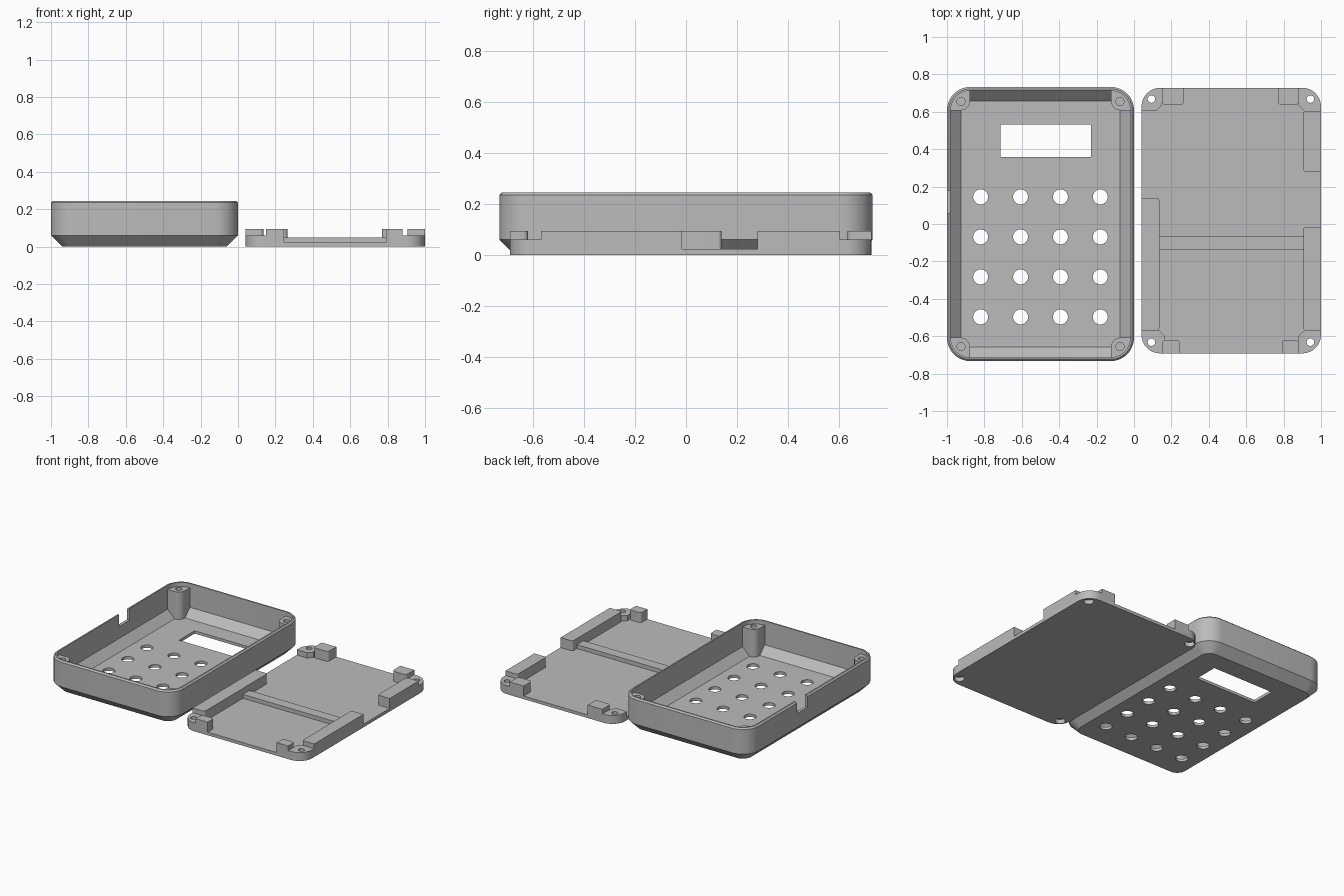
import bpy, bmesh, math

if "Cube" in bpy.data.objects:
    bpy.data.objects.remove(bpy.data.objects["Cube"])

grey = bpy.data.materials.new("plain grey")
grey.diffuse_color = (0.5, 0.5, 0.5, 1)
grey.use_nodes = True
grey.node_tree.nodes["Principled BSDF"].inputs["Base Color"].default_value = grey.diffuse_color


def outline(x0, x1, y0, y1, radii, seg=8):
    """Rectangle with a radius per corner (right-back, left-back, left-front,
    right-front); a negative radius gives a flat chamfer."""
    pts = []
    corners = [(x1, y1, -1, -1), (x0, y1, 1, -1), (x0, y0, 1, 1), (x1, y0, -1, 1)]
    for i, ((cx, cy, sx, sy), r) in enumerate(zip(corners, radii)):
        if r == 0:
            pts.append((cx, cy))
            continue
        n, r = (1 if r < 0 else seg), abs(r)
        for k in range(n + 1):
            a = math.pi / 2 * (i + k / n)
            pts.append((cx + sx * r + r * math.cos(a), cy + sy * r + r * math.sin(a)))
    return pts


def loft(name, layers):
    """Closed solid through stacked outlines: [(z, points), ...]."""
    bm = bmesh.new()
    rings = [[bm.verts.new((x, y, z)) for x, y in pts] for z, pts in layers]
    n = len(rings[0])
    bm.faces.new(rings[0][::-1])
    bm.faces.new(rings[-1])
    for a, b in zip(rings, rings[1:]):
        for i in range(n):
            j = (i + 1) % n
            bm.faces.new((a[i], a[j], b[j], b[i]))
    me = bpy.data.meshes.new(name)
    bm.to_mesh(me)
    bm.free()
    me.materials.append(grey)
    ob = bpy.data.objects.new(name, me)
    bpy.context.collection.objects.link(ob)
    return ob


def prism(name, x0, x1, y0, y1, z0, z1, radii=(0, 0, 0, 0)):
    pts = outline(x0, x1, y0, y1, radii)
    return loft(name, [(z0, pts), (z1, pts)])


def rod(x, y, r, z0, z1):
    return prism("hole_cutter", x - r, x + r, y - r, y + r, z0, z1, (r * 0.999,) * 4)


def cut(ob, cutters):
    """Subtract each cutter from the object, then remove the cutters."""
    for c in cutters:
        c.hide_render = True
        m = ob.modifiers.new("cut", "BOOLEAN")
        m.operation, m.solver, m.object = "DIFFERENCE", "EXACT", c
        bpy.context.view_layer.objects.active = ob
        bpy.ops.object.modifier_apply(modifier=m.name)
        bpy.data.objects.remove(c)


def smooth(ob):
    bpy.ops.object.select_all(action="DESELECT")
    ob.select_set(True)
    bpy.context.view_layer.objects.active = ob
    bpy.ops.object.shade_smooth_by_angle(angle=math.radians(25))


# ---- Open case, lying on its face ----
W, H, R = 0.5, 0.733, 0.125


def ring(d):
    return outline(-0.5 - W + d, -0.5 + W - d, -H + d, H - d, (R - d,) * 4, 10)


case = loft("case_shell", [(0, ring(0.06)), (0.06, ring(0)), (0.235, ring(0)), (0.245, ring(0.01))])
cavity = loft("cavity_cutter", [(0.02, ring(0.075)), (0.075, ring(0.02)), (0.3, ring(0.02))])

# Corner posts are left standing when the cavity is removed
posts, pilots = [], []
for i, (sx, sy) in enumerate([(1, 1), (-1, 1), (-1, -1), (1, -1)]):
    hx, hy = -0.5 + sx * 0.425, sy * 0.655
    xs = sorted((hx - sx * 0.047, hx + sx * 0.2))
    ys = sorted((hy - sy * 0.047, hy + sy * 0.2))
    radii = [0, 0, 0, 0]
    radii[(i + 2) % 4] = 0.047
    posts.append(prism("post_cutter", *xs, *ys, -0.1, 0.215, radii))
    pilots.append(rod(hx, hy, 0.022, 0.09, 0.25))
cut(cavity, posts)

# Screen window, cable notch, key holes
openings = [cavity] + pilots
openings.append(prism("window_cutter", -0.715, -0.23, 0.357, 0.533, -0.1, 0.1))
openings.append(prism("notch_cutter", -1.1, -0.95, 0.06, 0.18, 0.16, 0.3))
for col in range(4):
    for row in range(4):
        openings.append(rod(-0.82 + col * 0.2133, 0.145 - row * 0.214, 0.04, -0.1, 0.1))
cut(case, openings)
smooth(case)

# ---- Flat lid beside the case ----
X0, X1, Y0, Y1, T, LR = 0.04, 1.0, -0.692, 0.728, 0.022, 0.1
screws = [(0.943, 0.668), (0.093, 0.668), (0.093, -0.632), (0.943, -0.632)]


def screw_cutters(spots):
    out = []
    for x, y in spots:
        out += [rod(x, y, 0.02, -0.1, 0.2), rod(x, y, 0.033, -0.1, 0.03)]
    return out


plate = prism("lid_plate", X0, X1, Y0, Y1, 0, T, (LR,) * 4)
cut(plate, screw_cutters(screws))
smooth(plate)

# Screw pads: round outside corner, chamfered inside corner
pads = [(0.88, X1, 0.605, Y1), (X0, 0.15, 0.605, Y1),
        (X0, 0.165, Y0, -0.57), (0.88, X1, Y0, -0.57)]
for i, box in enumerate(pads):
    radii = [0, 0, 0, 0]
    radii[i] = LR
    radii[(i + 2) % 4] = -0.03
    pad = prism("screw_pad", *box, T, 0.06, radii)
    cut(pad, screw_cutters([screws[i]]))
    smooth(pad)

# Locating blocks along the short edges
r = 0.02
for x0, x1 in [(0.15, 0.265), (0.77, 0.88)]:
    smooth(prism("back_block", x0, x1, 0.635, Y1, T, 0.093, (0, 0, r, r)))
for x0, x1 in [(0.15, 0.245), (0.79, 0.88)]:
    smooth(prism("front_block", x0, x1, Y0, -0.62, T, 0.093, (r, r, 0, 0)))

# Side rails and the cross rib
r = 0.015
smooth(prism("left_rail", X0, 0.135, -0.57, 0.14, T, 0.093, (r, 0, 0, r)))
smooth(prism("right_front_rail", 0.905, X1, -0.57, -0.015, T, 0.093, (0, r, r, 0)))
smooth(prism("right_back_rail", 0.905, X1, 0.28, 0.605, T, 0.093, (0, r, r, 0)))
prism("cross_rib", 0.135, 0.905, -0.137, -0.063, T, 0.05)
